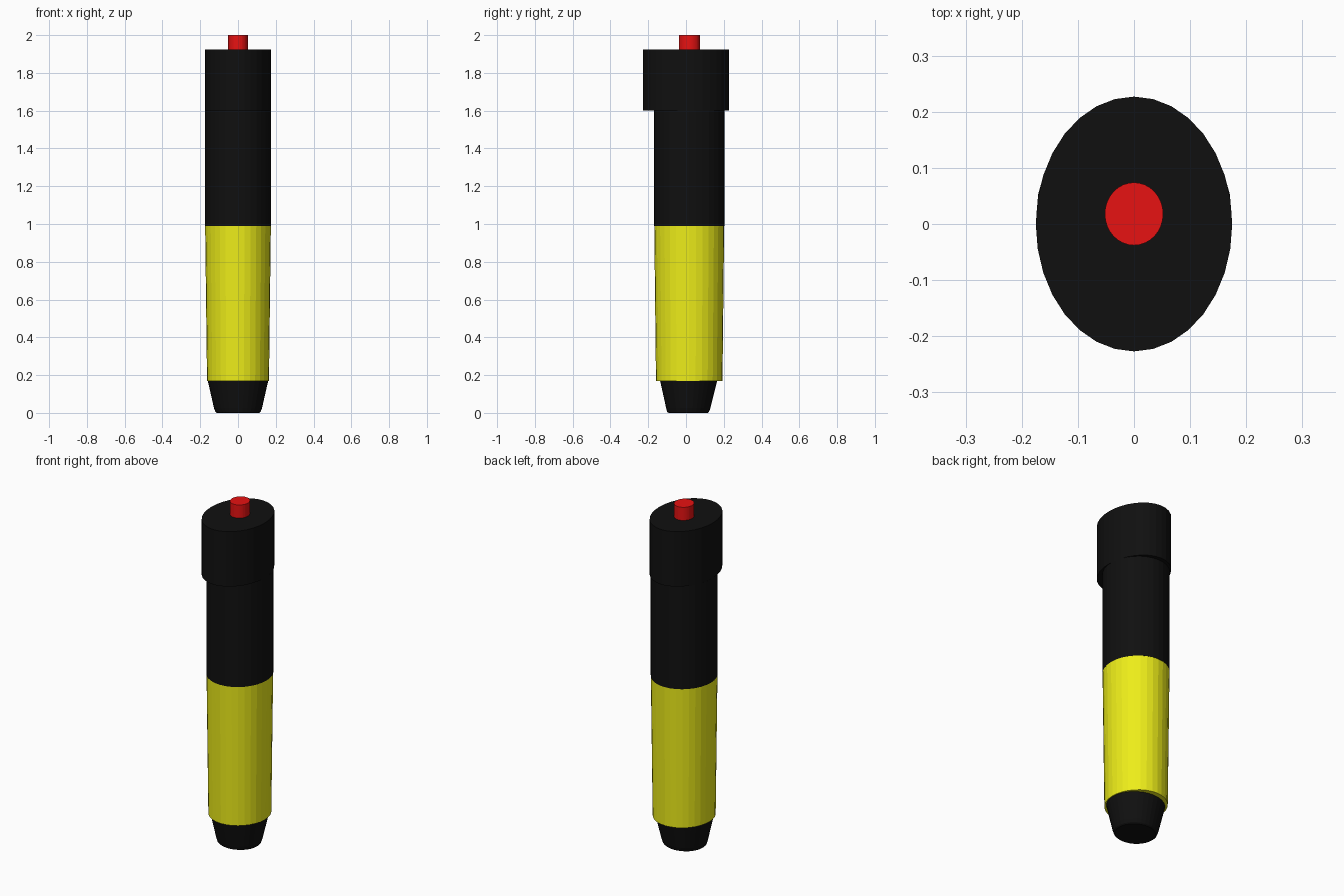
import bpy, bmesh
from math import cos, sin, tau

if "Cube" in bpy.data.objects:
    bpy.data.objects.remove(bpy.data.objects["Cube"])


def material(name, rgb):
    m = bpy.data.materials.new(name)
    m.diffuse_color = (*rgb, 1)
    m.use_nodes = True
    m.node_tree.nodes["Principled BSDF"].inputs["Base Color"].default_value = m.diffuse_color
    return m


black = material("black", (0.005, 0.005, 0.005))
yellow = material("yellow", (0.85, 0.85, 0.01))
red = material("red", (0.8, 0.006, 0.006))


def loft(name, rings, mat, sides=32):
    """Closed elliptical loft; each ring is (z, x radius, y radius, y centre)."""
    bm = bmesh.new()
    loops = [[bm.verts.new((rx * cos(tau * i / sides), cy + ry * sin(tau * i / sides), z))
              for i in range(sides)] for z, rx, ry, cy in rings]
    for a, b in zip(loops, loops[1:]):
        for i in range(sides):
            j = (i + 1) % sides
            bm.faces.new((a[i], a[j], b[j], b[i]))
    bm.faces.new(loops[0][::-1])
    bm.faces.new(loops[-1])
    mesh = bpy.data.meshes.new(name)
    bm.to_mesh(mesh)
    bm.free()
    mesh.materials.append(mat)
    ob = bpy.data.objects.new(name, mesh)
    bpy.context.collection.objects.link(ob)
    return ob


# Tapered foot with a slightly rounded lower edge
loft("tapered_foot", [(0.0, 0.112, 0.104, 0.011), (0.006, 0.12, 0.111, 0.011),
                      (0.025, 0.127, 0.117, 0.012), (0.17, 0.16, 0.151, 0.014)], black)
# Yellow lower barrel, narrowing slightly downwards
loft("lower_barrel", [(0.17, 0.164, 0.176, 0.017), (0.99, 0.174, 0.185, 0.017)], yellow)
# Black upper barrel
loft("upper_barrel", [(0.99, 0.174, 0.187, 0.017), (1.6, 0.174, 0.187, 0.017)], black)
# Oval cap, wider front to back
loft("oval_cap", [(1.6, 0.175, 0.227, 0), (1.923, 0.175, 0.227, 0)], black)
# Red push button
loft("push_button", [(1.923, 0.052, 0.056, 0.018), (2.0, 0.052, 0.056, 0.018)], red)
